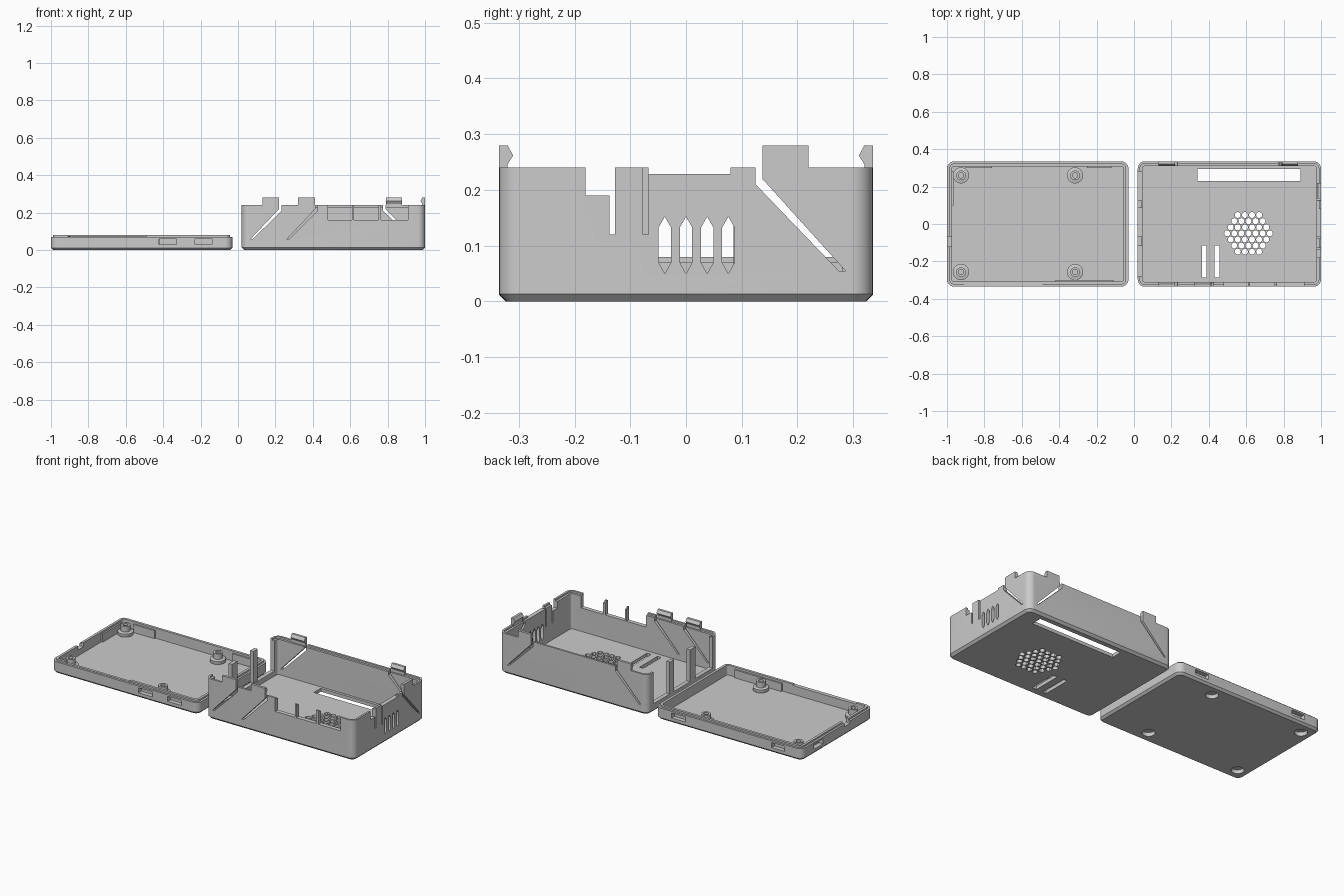
import bpy, bmesh, math
from mathutils import Vector

if "Cube" in bpy.data.objects:
    bpy.data.objects.remove(bpy.data.objects["Cube"])

grey = bpy.data.materials.new("plain_grey")
grey.diffuse_color = (0.6, 0.6, 0.6, 1)
grey.use_nodes = True
grey.node_tree.nodes["Principled BSDF"].inputs["Base Color"].default_value = grey.diffuse_color
Y = 0.335                              # half depth of both halves
CASE, TRAY = (0.02, 1.0), (-1.0, -0.03)  # x ranges


def finish(bm, name):
    bmesh.ops.recalc_face_normals(bm, faces=bm.faces[:])
    me = bpy.data.meshes.new(name)
    bm.to_mesh(me)
    bm.free()
    me.materials.append(grey)
    ob = bpy.data.objects.new(name, me)
    bpy.context.collection.objects.link(ob)
    return ob


def smooth(ob):
    bpy.ops.object.select_all(action='DESELECT')
    ob.select_set(True)
    bpy.context.view_layer.objects.active = ob
    bpy.ops.object.shade_smooth_by_angle(angle=math.radians(30))


def prism(bm, pts, place, lo, hi):
    """Extrude a 2D outline from lo to hi; place(a, b, t) gives the 3D point."""
    n = len(pts)
    a = [bm.verts.new(place(p, q, lo)) for p, q in pts]
    b = [bm.verts.new(place(p, q, hi)) for p, q in pts]
    bm.faces.new(a)
    bm.faces.new(b[::-1])
    for i in range(n):
        j = (i + 1) % n
        bm.faces.new((a[i], b[i], b[j], a[j]))


def flat(a, b, t):
    return Vector((a, b, t))


def wall(side, xr):
    """Mapping (along, height, depth inward) for one wall of a half."""
    return {'front': lambda u, z, d: Vector((u, -Y + d, z)),
            'back': lambda u, z, d: Vector((u, Y - d, z)),
            'left': lambda u, z, d: Vector((xr[0] + d, u, z)),
            'right': lambda u, z, d: Vector((xr[1] - d, u, z))}[side]


def rect(a0, a1, b0, b1):
    return [(a0, b0), (a1, b0), (a1, b1), (a0, b1)]


def circle(x, y, r, n):
    return [(x + r * math.cos(math.tau * i / n), y + r * math.sin(math.tau * i / n))
            for i in range(n)]


def shell(name, xr, section):
    """Rounded open box swept through (inset, z) rings, capped at both ends."""
    bm = bmesh.new()
    rings = []
    for ins, z in section:
        r = max(0.038 - ins, 0.008)
        ring = []
        corners = [(xr[1], Y, 1, 1), (xr[0], Y, -1, 1), (xr[0], -Y, -1, -1), (xr[1], -Y, 1, -1)]
        for c, (x, y, sx, sy) in enumerate(corners):
            cx, cy = x - sx * (ins + r), y - sy * (ins + r)
            for k in range(9):
                t = math.pi / 2 * (c + k / 8)
                ring.append(bm.verts.new((cx + r * math.cos(t), cy + r * math.sin(t), z)))
        rings.append(ring)
    n = len(rings[0])
    for a, b in zip(rings, rings[1:]):
        for i in range(n):
            j = (i + 1) % n
            bm.faces.new((a[i], a[j], b[j], b[i]))
    bm.faces.new(rings[0][::-1])
    bm.faces.new(rings[-1])
    return finish(bm, name)


def cut(ob, bm):
    """Subtract a cutter mesh and bake the result."""
    cutter = finish(bm, "cutter")
    cutter.hide_render = True
    m = ob.modifiers.new("cuts", 'BOOLEAN')
    m.operation, m.solver, m.object = 'DIFFERENCE', 'EXACT', cutter
    dg = bpy.context.evaluated_depsgraph_get()
    baked = bpy.data.meshes.new_from_object(ob.evaluated_get(dg))
    ob.modifiers.clear()
    ob.data = baked
    bpy.data.objects.remove(cutter)
    smooth(ob)


# ---- deep case half ----
case = shell("case_shell", CASE, [(0.013, 0), (0, 0.013), (0, 0.24), (0.012, 0.24),
                                  (0.012, 0.23), (0.025, 0.23), (0.025, 0.02)])
cb = bmesh.new()


def case_cut(side, pts):
    prism(cb, pts, wall(side, CASE), -0.02, 0.04)


# port notches in the front wall
for a, b in ((0.48, 0.61), (0.62, 0.75), (0.765, 0.91)):
    case_cut('front', rect(a, b, 0.16, 0.3))
# wide opening in the left wall
case_cut('left', rect(-0.28, 0.28, 0.05, 0.3))
# stepped notches and pointed vents in the right wall
case_cut('right', [(-0.18, 0.3), (-0.18, 0.19), (-0.137, 0.19), (-0.137, 0.12),
                   (-0.127, 0.12), (-0.127, 0.3)])
case_cut('right', [(-0.077, 0.3), (-0.077, 0.12), (-0.067, 0.12), (-0.067, 0.229),
                   (0.08, 0.229), (0.08, 0.3)])
for i in range(4):
    c = -0.038 + 0.038 * i
    case_cut('right', [(c, 0.05), (c + 0.011, 0.07), (c + 0.011, 0.133), (c, 0.152),
                       (c - 0.011, 0.133), (c - 0.011, 0.07)])
# diagonal relief slots beside the clips
for side, top, low in (('front', 0.226, 0.07), ('front', 0.42, 0.265), ('back', 0.226, 0.07),
                       ('back', 0.782, 0.94), ('right', 0.131, 0.28)):
    w = math.copysign(0.006, low - top)
    case_cut(side, [(top - w, 0.3), (top + w, 0.3), (top + w, 0.22), (low + w, 0.055),
                    (low - w, 0.055), (top - w, 0.21)])
# floor slots
for r in ((0.34, 0.89, 0.23, 0.295), (0.363, 0.388, -0.285, -0.115), (0.43, 0.458, -0.285, -0.115)):
    prism(cb, rect(*r), flat, -0.02, 0.03)
# honeycomb of round vent holes
for row in range(-3, 4):
    n = 7 - abs(row)
    for i in range(n):
        prism(cb, circle(0.612 + (i - (n - 1) / 2) * 0.038, -0.05 + row * 0.0327, 0.016, 12),
              flat, -0.02, 0.03)
cut(case, cb)

# barbed snap clips
CLIP = [(0, 0.24), (0, 0.28), (0.015, 0.28), (0.025, 0.262), (0.015, 0.246),
        (0.015, 0.23), (0.012, 0.23), (0.012, 0.24)]
CLIPS = [('front', 0.13, 0.22), ('front', 0.32, 0.412), ('back', 0.13, 0.22),
         ('back', 0.79, 0.876), ('right', 0.137, 0.22)]
for side, a, b in CLIPS:
    bm = bmesh.new()
    f = wall(side, CASE)
    prism(bm, CLIP, lambda d, z, u: f(u, z, d), a, b)
    finish(bm, side + "_clip")

# upright posts in the left opening
for a, b in ((-0.117, -0.067), (0.085, 0.125)):
    bm = bmesh.new()
    prism(bm, rect(a, b, 0.05, 0.24), wall('left', CASE), 0.0, 0.022)
    finish(bm, "left_post")

# ---- shallow tray half ----
tray = shell("tray_shell", TRAY, [(0.012, 0), (0, 0.012), (0, 0.07), (0.012, 0.07),
                                  (0.012, 0.08), (0.027, 0.08), (0.027, 0.02)])
tb = bmesh.new()
# clip sockets mirror the case clips
SOCKETS = [('left' if s == 'right' else s, a, b) if s == 'right' else (s, -b - 0.01, -a - 0.01)
           for s, a, b in CLIPS]
for side, a, b in SOCKETS:
    prism(tb, rect(a, b, 0.03, 0.06), wall(side, TRAY), -0.02, 0.035)
# lowered stretches of the rim
prism(tb, rect(-0.91, -0.49, 0.072, 0.1), wall('front', TRAY), -0.02, 0.04)
prism(tb, rect(-0.12, -0.067, 0.055, 0.1), wall('left', TRAY), -0.02, 0.04)
# screw recesses
BOSSES = [(x, y) for x in (-0.925, -0.315) for y in (-0.257, 0.26)]
for x, y in BOSSES:
    prism(tb, circle(x, y, 0.035, 32), flat, -0.02, 0.03)
cut(tray, tb)

# thin backing ribs behind the sockets
for side, a, b in (('front', -0.42, -0.11), ('back', -0.9, -0.76), ('back', -0.25, -0.12),
                   ('left', 0.1, 0.28)):
    bm = bmesh.new()
    prism(bm, rect(a, b, 0.018, 0.068), wall(side, TRAY), 0.0265, 0.036)
    finish(bm, side + "_rib")

# stepped screw bosses, turned from a profile
PROFILE = [(0, 0.03), (0.014, 0.03), (0.014, 0.075), (0.026, 0.075), (0.026, 0.042),
           (0.043, 0.038), (0.043, 0.018), (0.034, 0.002), (0.034, 0.022), (0, 0.022)]
for x, y in BOSSES:
    bm = bmesh.new()
    vs = [bm.verts.new((x + r, y, z)) for r, z in PROFILE]
    es = [bm.edges.new(p) for p in zip(vs, vs[1:])]
    bmesh.ops.spin(bm, geom=vs + es, cent=(x, y, 0), axis=(0, 0, 1),
                   angle=math.tau, steps=32, use_duplicate=False)
    bmesh.ops.remove_doubles(bm, verts=bm.verts[:], dist=1e-5)
    smooth(finish(bm, "screw_boss"))
